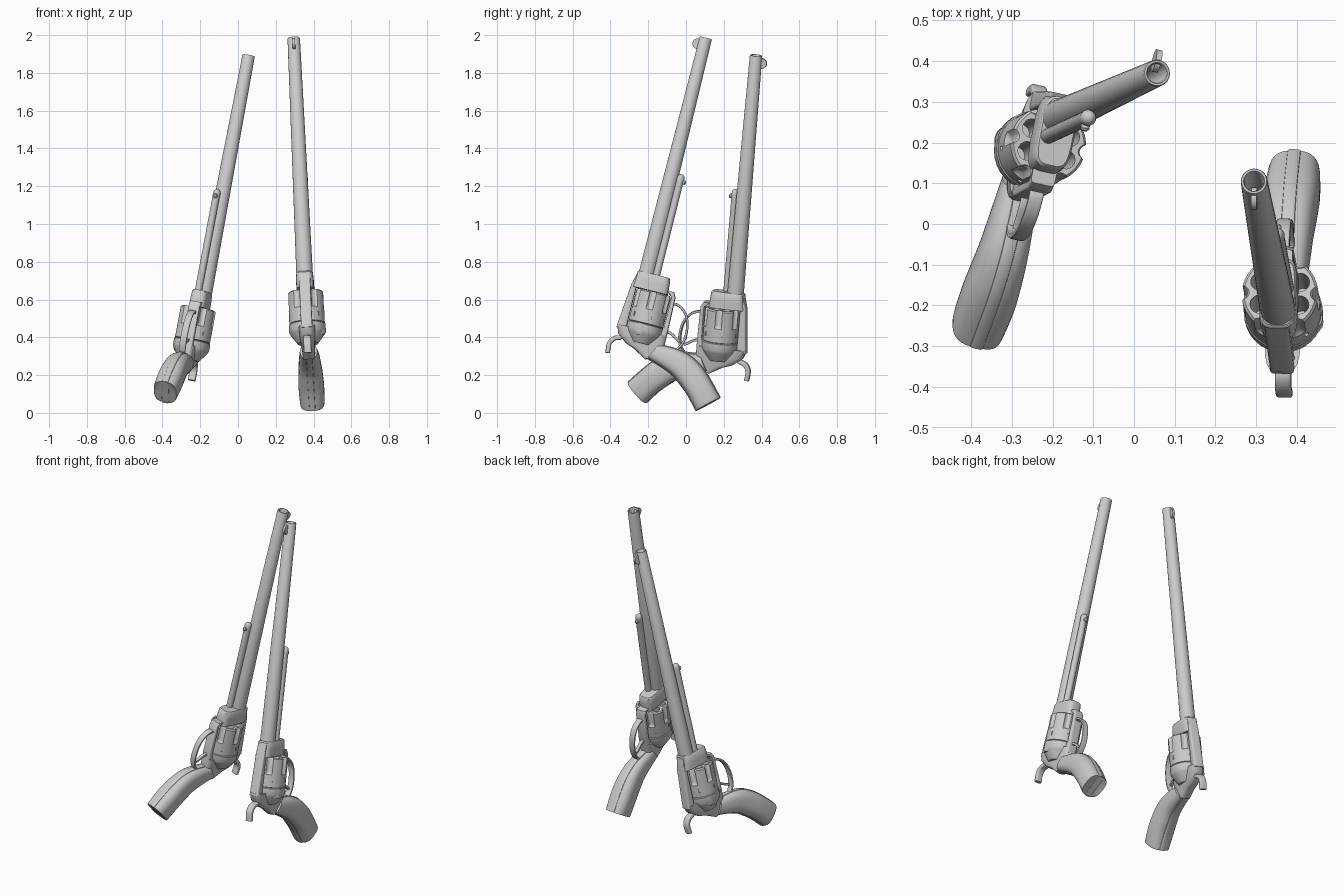
import bpy, bmesh, math
from mathutils import Vector, Matrix

if "Cube" in bpy.data.objects:
    bpy.data.objects.remove(bpy.data.objects["Cube"])

GREY = bpy.data.materials.new("steel_grey")
GREY.diffuse_color = (0.6, 0.6, 0.6, 1)
GREY.use_nodes = True
GREY.node_tree.nodes["Principled BSDF"].inputs["Base Color"].default_value = GREY.diffuse_color


def frame(muzzle, along, down):
    """Local axes: x = side, y = towards the grip, z = out of the muzzle (origin)."""
    d = Vector(along).normalized()
    v = Vector(down)
    v = (v - d * v.dot(d)).normalized()
    s = v.cross(d)
    return Matrix.Translation(muzzle) @ Matrix((s, v, d)).transposed().to_4x4()


POSES = {
    "right": frame((0.295, 0.105, 1.985), (-0.057, 0.31, 1.24), (0.02, 1, 0)),
    "left": frame((0.0565, 0.371, 1.893), (0.23, 0.105, 1.22), (-0.2, -0.97, 0.1)),
}


def place(name, mesh, angle=35):
    """Finish a part mesh and put it on both revolvers."""
    mesh.materials.clear()
    mesh.materials.append(GREY)
    for p in mesh.polygons:
        p.use_smooth = True
    mesh.set_sharp_from_angle(angle=math.radians(angle))
    for side, m in POSES.items():
        ob = bpy.data.objects.new(side + "_" + name, mesh)
        bpy.context.collection.objects.link(ob)
        ob.matrix_world = m


def loft(name, rings, caps=True, closed=False):
    """Skin a list of equally long point rings."""
    bm = bmesh.new()
    vs = [[bm.verts.new(p) for p in r] for r in rings]
    n = len(rings[0])
    for i in range(len(vs) - (0 if closed else 1)):
        a, b = vs[i], vs[(i + 1) % len(vs)]
        for j in range(n):
            k = (j + 1) % n
            bm.faces.new((a[j], a[k], b[k], b[j]))
    if caps and not closed:
        bm.faces.new(vs[0])
        bm.faces.new(vs[-1])
    bmesh.ops.recalc_face_normals(bm, faces=bm.faces)
    me = bpy.data.meshes.new(name)
    bm.to_mesh(me)
    bm.free()
    return me


def circle(t, r, v=0, s=0, n=32):
    """Ring around the barrel direction at distance t behind the muzzle."""
    return [(s + r * math.cos(2 * math.pi * i / n),
             v + r * math.sin(2 * math.pi * i / n), -t) for i in range(n)]


def lathe(name, prof, v=0, s=0, n=32):
    return loft(name, [circle(t, r, v, s, n) for t, r in prof])


def spline(rows, steps):
    """Catmull-Rom interpolation of number rows."""
    out = []
    for i in range(len(rows) - 1):
        p = [rows[max(0, min(len(rows) - 1, i + k))] for k in (-1, 0, 1, 2)]
        for j in range(steps):
            u = j / steps
            out.append([0.5 * (2 * b + (c - a) * u + (2 * a - 5 * b + 4 * c - d) * u ** 2
                               + (3 * b - a - 3 * c + d) * u ** 3) for a, b, c, d in zip(*p)])
    return out + [list(rows[-1])]


def sweep(name, rows, power=2.5, n=20, steps=5):
    """Rounded section between two edge points: rows of t1, v1, t2, v2, half width."""
    rings = []
    for t1, v1, t2, v2, w in spline(rows, steps):
        ring = []
        for i in range(n):
            a = 2 * math.pi * (i + 0.5) / n
            c, s = [math.copysign(abs(f) ** (2 / power), f) for f in (math.cos(a), math.sin(a))]
            ring.append((w * s, (v1 + v2) / 2 + c * (v2 - v1) / 2,
                         -(t1 + t2) / 2 - c * (t2 - t1) / 2))
        rings.append(ring)
    return loft(name, rings)


def ribbon(name, path, thick, w, power=5):
    """Bent bar of constant thickness along a path of t, v points."""
    pts = [Vector(p) for p in spline(path, 6)]
    rows = []
    for i, p in enumerate(pts):
        d = (pts[min(i + 1, len(pts) - 1)] - pts[max(i - 1, 0)]).normalized()
        q = Vector((-d.y, d.x)) * thick / 2
        rows.append((*(p - q), *(p + q), w))
    return sweep(name, rows, power, steps=1)


# Barrel with a deep bore
place("barrel", lathe("barrel", [(0.5, 0.024), (0.003, 0.024), (0, 0.026), (0, 0.031),
                                 (0.004, 0.033), (1.31, 0.044)]))

# Half-round front sight blade
sight = [(0.04 + 0.028 * math.cos(a), -0.034 - 0.028 * math.sin(a))
         for a in [2 * math.pi * i / 24 for i in range(24)]]
place("front_sight", loft("front_sight", [[(x, v, -t) for t, v in sight] for x in (-0.007, 0.007)]))

# Ejector tube with domed tip and its little knob
place("ejector_rod", lathe("ejector_rod", [(0.733, 0.004), (0.736, 0.011), (0.743, 0.017),
                                           (0.755, 0.02), (0.78, 0.019), (1.3, 0.019)], 0.052, 0.02, 20))
place("ejector_knob", sweep("ejector_knob", [(0.76, 0.06, 0.785, 0.06, 0.011),
                                             (0.76, 0.078, 0.785, 0.078, 0.011),
                                             (0.765, 0.084, 0.78, 0.084, 0.006)], 2, 12, 1))
for m in bpy.data.meshes:
    if m.name == "ejector_knob":
        m.transform(Matrix.Translation((0.02, 0, 0)))

# Fluted drum: scallops on the front part, round behind
CV, CR = 0.06, 0.094


def drum_ring(t, depth, r=CR, n=96):
    out = []
    for i in range(n):
        a = 2 * math.pi * i / n
        off = abs((math.degrees(a) + 30) % 60 - 30) / 10
        q = r - depth * math.sqrt(max(0, 1 - off * off))
        out.append((q * math.cos(a), CV + q * math.sin(a), -t))
    return out


drum = loft("drum", [drum_ring(1.375, 0.013, CR - 0.006), drum_ring(1.382, 0.014), drum_ring(1.455, 0.014),
                     drum_ring(1.467, 0.009), drum_ring(1.473, 0), drum_ring(1.548, 0)])
bm = bmesh.new()
for k in range(6):
    a = math.radians(30 + 60 * k)
    bmesh.ops.create_cone(bm, cap_ends=True, segments=20, radius1=0.023, radius2=0.023, depth=0.2,
                          matrix=Matrix.Translation((0.057 * math.cos(a), CV + 0.057 * math.sin(a), -1.43)))
    # bolt notch near the rear of the drum
    b = a - math.radians(18)
    bmesh.ops.create_cube(bm, size=1, matrix=Matrix.Translation((CR * math.cos(b), CV + CR * math.sin(b), -1.51))
                          @ Matrix.Rotation(b, 4, 'Z') @ Matrix.Diagonal((0.01, 0.01, 0.022, 1)))
cut = bpy.data.meshes.new("chamber_cutter")
bm.to_mesh(cut)
bm.free()
drum_ob = bpy.data.objects.new("drum_blank", drum)
cut_ob = bpy.data.objects.new("chamber_cutter", cut)
for o in (drum_ob, cut_ob):
    bpy.context.collection.objects.link(o)
cut_ob.hide_render = True
mod = drum_ob.modifiers.new("chambers", 'BOOLEAN')
mod.operation, mod.solver, mod.object = 'DIFFERENCE', 'EXACT', cut_ob
dg = bpy.context.evaluated_depsgraph_get()
drum_mesh = bpy.data.meshes.new_from_object(drum_ob.evaluated_get(dg))
for o in (drum_ob, cut_ob):
    bpy.data.objects.remove(o)
place("drum", drum_mesh)

# Frame: front block, straps, round shield, rear body
place("front_block", sweep("front_block", [(1.283, -0.044, 1.283, 0.122, 0.040), (1.29, -0.05, 1.29, 0.128, 0.045),
                                           (1.33, -0.053, 1.33, 0.132, 0.047),
                                           (1.372, -0.058, 1.372, 0.135, 0.047)], 4, 24, 1))
place("top_strap", sweep("top_strap", [(1.30, -0.05, 1.30, -0.03, 0.03), (1.36, -0.066, 1.36, -0.036, 0.03),
                                       (1.60, -0.088, 1.60, -0.036, 0.03)], 6, 20, 1))
place("bottom_strap", sweep("bottom_strap", [(1.35, 0.12, 1.35, 0.165, 0.03), (1.375, 0.156, 1.375, 0.178, 0.03),
                                             (1.55, 0.156, 1.55, 0.182, 0.03),
                                             (1.62, 0.12, 1.62, 0.182, 0.03)], 6, 20, 1))
place("recoil_shield", lathe("recoil_shield", [(1.551, 0.094), (1.555, 0.097), (1.59, 0.097), (1.605, 0.09),
                                               (1.655, 0.055)], CV))
place("rear_frame", sweep("rear_frame", [(1.585, -0.088, 1.585, 0.182, 0.045), (1.63, -0.072, 1.63, 0.183, 0.042),
                                         (1.672, -0.02, 1.66, 0.183, 0.036), (1.69, 0.03, 1.672, 0.178, 0.034),
                                         (1.73, 0.10, 1.70, 0.17, 0.03)], 4, 20, 1))
# Loading gate bulge and frame screw
place("loading_gate", loft("loading_gate", [circle(t, r, 0.045, 0.062, 16) for t, r in
                                            ((1.553, 0.036), (1.60, 0.036), (1.615, 0.028))]))

# Hammer, trigger and guard
place("hammer", ribbon("hammer", [(1.60, -0.035), (1.645, -0.05), (1.662, -0.085), (1.695, -0.104),
                                  (1.745, -0.1)], 0.024, 0.02))
place("trigger", ribbon("trigger", [(1.56, 0.16), (1.565, 0.2), (1.585, 0.235), (1.595, 0.255)], 0.014, 0.01))
place("trigger_guard", ribbon("trigger_guard", [(1.42, 0.165), (1.408, 0.19), (1.43, 0.235), (1.48, 0.268),
                                                (1.56, 0.28), (1.625, 0.262), (1.655, 0.22),
                                                (1.66, 0.165)], 0.013, 0.018))

# Curved grip with a thin metal strap around its edges
GRIP = [(1.637, 0.155, 1.722, 0.11, 0.045), (1.638, 0.25, 1.748, 0.195, 0.054),
        (1.657, 0.332, 1.777, 0.264, 0.060), (1.70, 0.405, 1.815, 0.315, 0.065),
        (1.755, 0.465, 1.86, 0.367, 0.068), (1.825, 0.529, 1.924, 0.424, 0.064),
        (1.831, 0.534, 1.928, 0.428, 0.058)]
place("grip", sweep("grip", GRIP, 2.8, 28))
strap = []
for t1, v1, t2, v2, w in GRIP:
    e = Vector((t2 - t1, v2 - v1)).normalized() * 0.004
    strap.append((t1 - e.x, v1 - e.y, t2 + e.x, v2 + e.y, 0.02))
place("grip_strap", sweep("grip_strap", strap, 6, 20))
